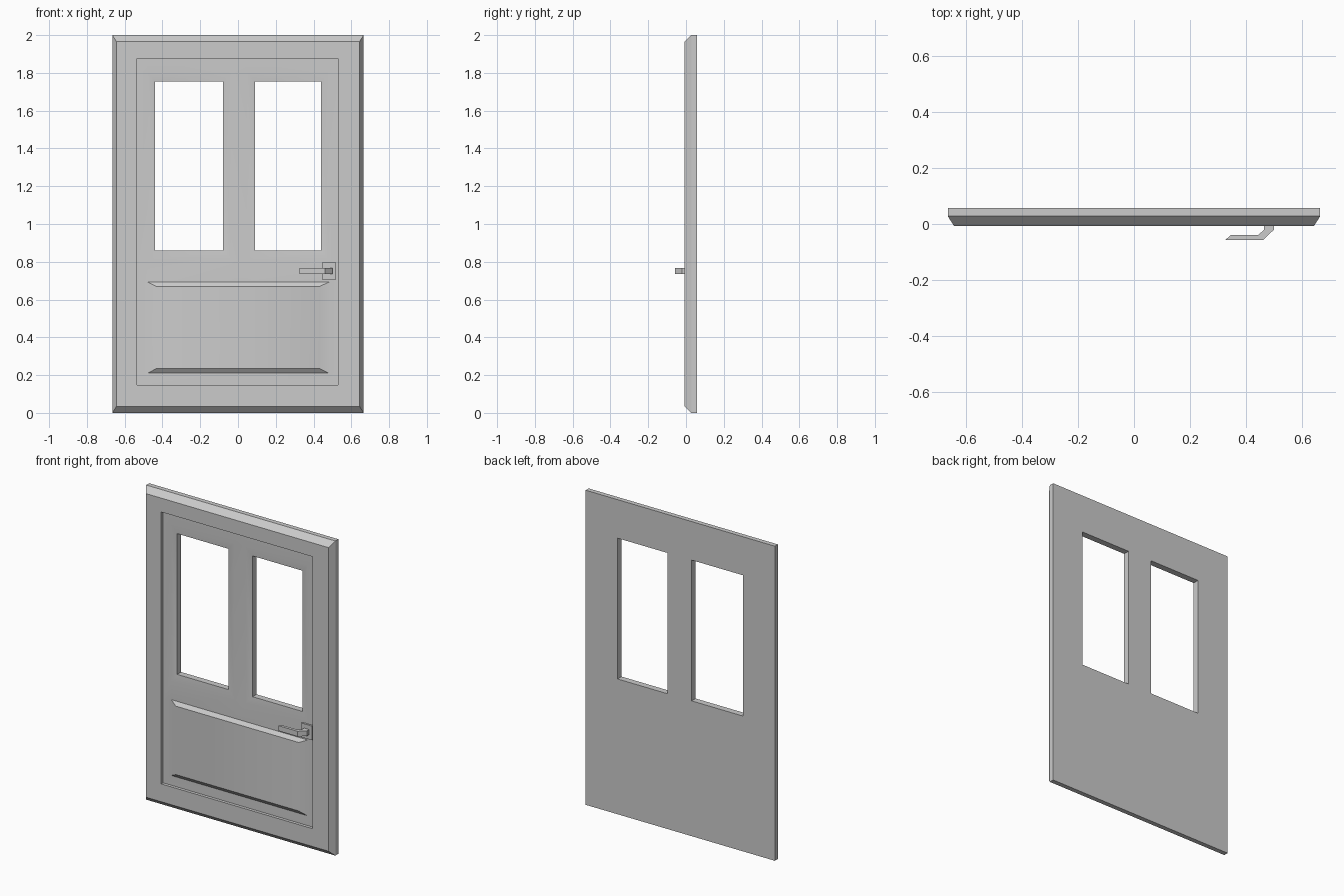
import bpy, bmesh, math

if "Cube" in bpy.data.objects:
    bpy.data.objects.remove(bpy.data.objects["Cube"], do_unlink=True)

paint = bpy.data.materials.new("grey_paint")
paint.use_nodes = True
grey = (0.6, 0.6, 0.6, 1)
paint.diffuse_color = grey
paint.node_tree.nodes["Principled BSDF"].inputs["Base Color"].default_value = grey


def loop(bm, rect, y):
    x0, x1, z0, z1 = rect
    return [bm.verts.new((x, y, z)) for x, z in ((x0, z0), (x1, z0), (x1, z1), (x0, z1))]


def loft(bm, stages, cap=False):
    """Bridge successive rectangles, each given as (rect, depth)."""
    loops = [loop(bm, r, y) for r, y in stages]
    for a, b in zip(loops, loops[1:]):
        for i in range(4):
            j = (i + 1) % 4
            bm.faces.new((a[i], a[j], b[j], b[i]))
    if cap:
        bm.faces.new(loops[-1])


def pierced_sheet(bm, outer, holes, y):
    """Flat sheet split along the hole edges, leaving the holes open."""
    rects = [outer] + holes
    xs = sorted({v for r in rects for v in r[:2]})
    zs = sorted({v for r in rects for v in r[2:]})
    for x0, x1 in zip(xs, xs[1:]):
        for z0, z1 in zip(zs, zs[1:]):
            cx, cz = (x0 + x1) / 2, (z0 + z1) / 2
            if not any(h[0] < cx < h[1] and h[2] < cz < h[3] for h in holes):
                bm.faces.new(loop(bm, (x0, x1, z0, z1), y))


def finish(bm, name, smooth=True):
    bmesh.ops.remove_doubles(bm, verts=bm.verts, dist=1e-4)
    bmesh.ops.recalc_face_normals(bm, faces=bm.faces)
    mesh = bpy.data.meshes.new(name)
    bm.to_mesh(mesh)
    bm.free()
    mesh.materials.append(paint)
    ob = bpy.data.objects.new(name, mesh)
    bpy.context.collection.objects.link(ob)
    if smooth:
        bpy.ops.object.select_all(action='DESELECT')
        ob.select_set(True)
        bpy.context.view_layer.objects.active = ob
        bpy.ops.object.shade_smooth_by_angle(angle=math.radians(30))
    return ob


# Depths, front to back
FRONT, LEAF, SILL, BEVEL, BACK = -0.007, 0.012, 0.018, 0.028, 0.058

outer = (-0.665, 0.665, 0, 2)
frame_face = (-0.643, 0.643, 0.035, 1.965)
leaf = (-0.535, 0.53, 0.148, 1.877)
panel = (-0.478, 0.482, 0.21, 0.692)
panel_top = (-0.432, 0.432, 0.235, 0.67)
windows = [(-0.44, -0.08, 0.86, 1.755), (0.09, 0.44, 0.86, 1.755)]
surrounds = [(-0.478, -0.035, 0.81, 1.805), (0.045, 0.482, 0.81, 1.805)]

# Door slab: bevelled frame, recessed leaf, raised lower panel, window openings
bm = bmesh.new()
loft(bm, [(outer, BACK), (outer, BEVEL), (frame_face, FRONT), (leaf, FRONT), (leaf, LEAF)])
pierced_sheet(bm, leaf, surrounds + [panel], LEAF)
loft(bm, [(panel, LEAF), (panel_top, FRONT)], cap=True)
for surround, window in zip(surrounds, windows):
    loft(bm, [(surround, LEAF), (window, SILL), (window, BACK)])
pierced_sheet(bm, outer, windows, BACK)
finish(bm, "door_slab")

# Handle backplate
bm = bmesh.new()
plate = (0.445, 0.52, 0.705, 0.795)
loft(bm, [(plate, LEAF), (plate, 0.0)], cap=True)
bm.faces.new(loop(bm, plate, LEAF))
finish(bm, "handle_plate", smooth=False)

# Lever handle: bent profile extruded upward
bm = bmesh.new()
profile = [(0.325, -0.058), (0.345, -0.04), (0.443, -0.04), (0.465, -0.02),
           (0.465, 0.0), (0.5, 0.0), (0.5, -0.02), (0.46, -0.058)]
face = bm.faces.new([bm.verts.new((x, y, 0.735)) for x, y in profile])
top = bmesh.ops.extrude_face_region(bm, geom=[face])["geom"]
bmesh.ops.translate(bm, vec=(0, 0, 0.033),
                    verts=[v for v in top if isinstance(v, bmesh.types.BMVert)])
finish(bm, "lever_handle", smooth=False)
